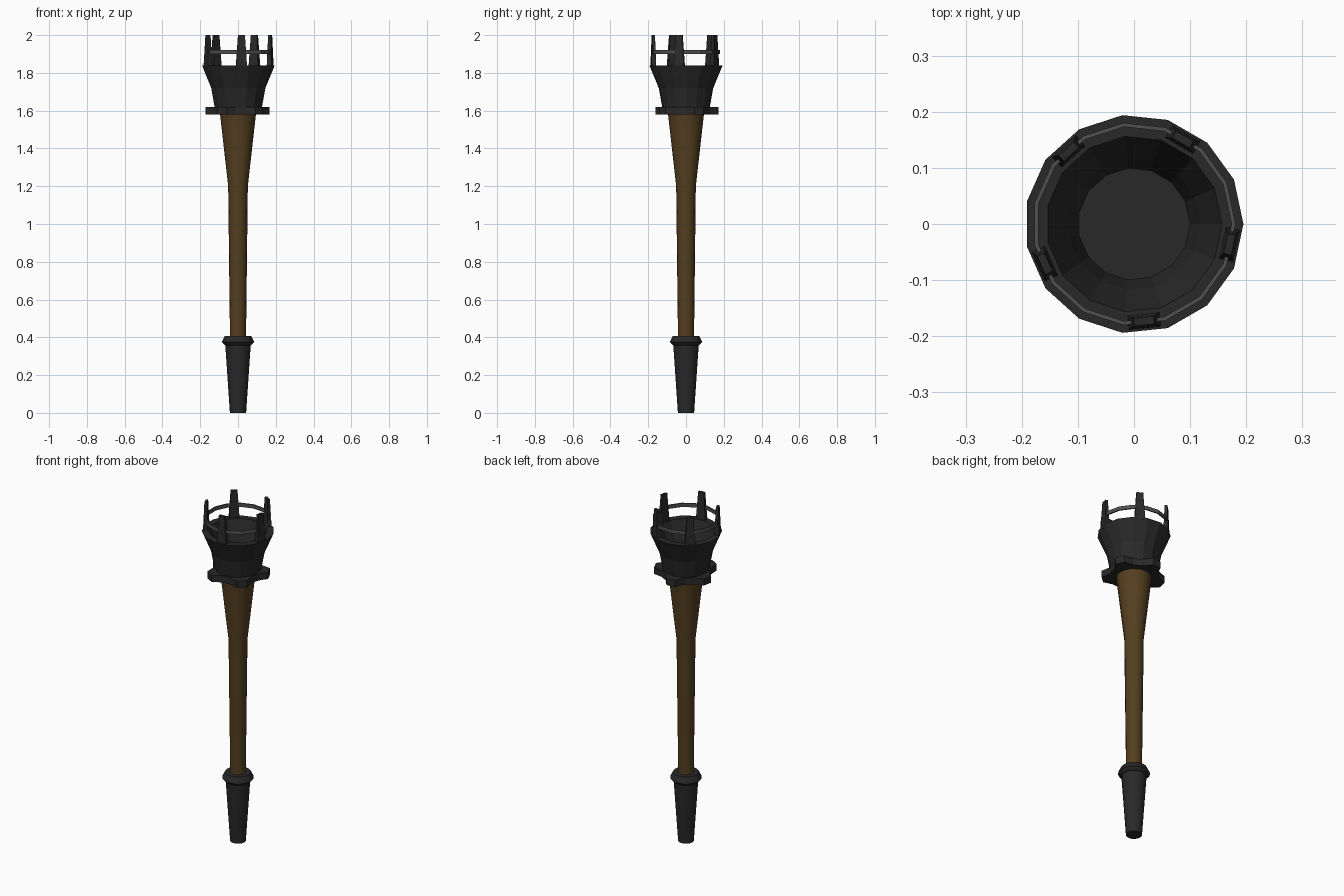
import bpy, bmesh
from math import radians, cos, sin
from mathutils import Matrix

if "Cube" in bpy.data.objects:
    bpy.data.objects.remove(bpy.data.objects["Cube"])


def material(name, rgb):
    m = bpy.data.materials.new(name)
    m.diffuse_color = (*rgb, 1)
    m.use_nodes = True
    m.node_tree.nodes["Principled BSDF"].inputs["Base Color"].default_value = m.diffuse_color
    return m


IRON = material("dark_iron", (0.022, 0.022, 0.022))
STEEL = material("worn_iron", (0.08, 0.08, 0.08))
WOOD = material("wood", (0.09, 0.05, 0.014))


def finish(name, bm, mat, smooth=False):
    bmesh.ops.recalc_face_normals(bm, faces=bm.faces)
    mesh = bpy.data.meshes.new(name)
    bm.to_mesh(mesh)
    bm.free()
    mesh.materials.append(mat)
    ob = bpy.data.objects.new(name, mesh)
    bpy.context.collection.objects.link(ob)
    if smooth:
        bpy.ops.object.select_all(action='DESELECT')
        ob.select_set(True)
        bpy.context.view_layer.objects.active = ob
        bpy.ops.object.shade_smooth_by_angle(angle=radians(30))
    return ob


def lathe(name, profile, sides, mat, smooth=False, closed=False):
    """Revolve (radius, z) points; open profiles get end caps."""
    bm = bmesh.new()
    rings = [[bm.verts.new((r * cos(radians(360 * i / sides)),
                            r * sin(radians(360 * i / sides)), z))
              for i in range(sides)] for r, z in profile]
    pairs = list(zip(rings, rings[1:]))
    if closed:
        pairs.append((rings[-1], rings[0]))
    for a, b in pairs:
        for i in range(sides):
            j = (i + 1) % sides
            bm.faces.new((a[i], a[j], b[j], b[i]))
    if not closed:
        bm.faces.new(rings[0])
        bm.faces.new(rings[-1])
    return finish(name, bm, mat, smooth)


# Handle: iron foot, collar and flared wooden shaft
lathe("foot_ferrule", [(0.043, 0), (0.068, 0.37)], 16, IRON, True)
lathe("foot_collar", [(0.07, 0.358), (0.086, 0.375), (0.07, 0.408)], 16, IRON, True)
lathe("wooden_shaft", [(0.042, 0.36), (0.052, 1.2), (0.096, 1.59)], 16, WOOD, True)

# Lobed flange under the cup: five lobes between the prongs
bm = bmesh.new()
outline = []
for k in range(5):
    for r, a in ((0.135, -12), (0.135, 12), (0.172, 27), (0.172, 45)):
        t = radians(-12 + 72 * k + a)
        outline.append(bm.verts.new((r * cos(t), r * sin(t), 1.58)))
base = bm.faces.new(outline)
top = bmesh.ops.extrude_face_region(bm, geom=[base])["geom"]
bmesh.ops.translate(bm, vec=(0, 0, 0.04),
                    verts=[v for v in top if isinstance(v, bmesh.types.BMVert)])
finish("lobed_flange", bm, IRON)

# Faceted hollow cup
lathe("cup", [(0.125, 1.61), (0.145, 1.72), (0.195, 1.84),
              (0.157, 1.84), (0.118, 1.73), (0.1, 1.65)], 15, IRON)

# Five tapered prongs on the rim
bm = bmesh.new()
for k in range(5):
    cube = bmesh.ops.create_cube(bm, size=1)["verts"]
    for v in cube:
        up = v.co.z > 0
        v.co.x = 0.174 + v.co.x * (0.014 if up else 0.026)
        v.co.y *= 0.036 if up else 0.058
        v.co.z = 2.0 if up else 1.83
    bmesh.ops.rotate(bm, verts=cube, cent=(0, 0, 0),
                     matrix=Matrix.Rotation(radians(-12 + 72 * k), 3, 'Z'))
finish("prongs", bm, IRON)

# Thin hoop joining the prongs
lathe("hoop", [(0.174, 1.9), (0.181, 1.9), (0.181, 1.922), (0.174, 1.922)],
      15, STEEL, closed=True)
